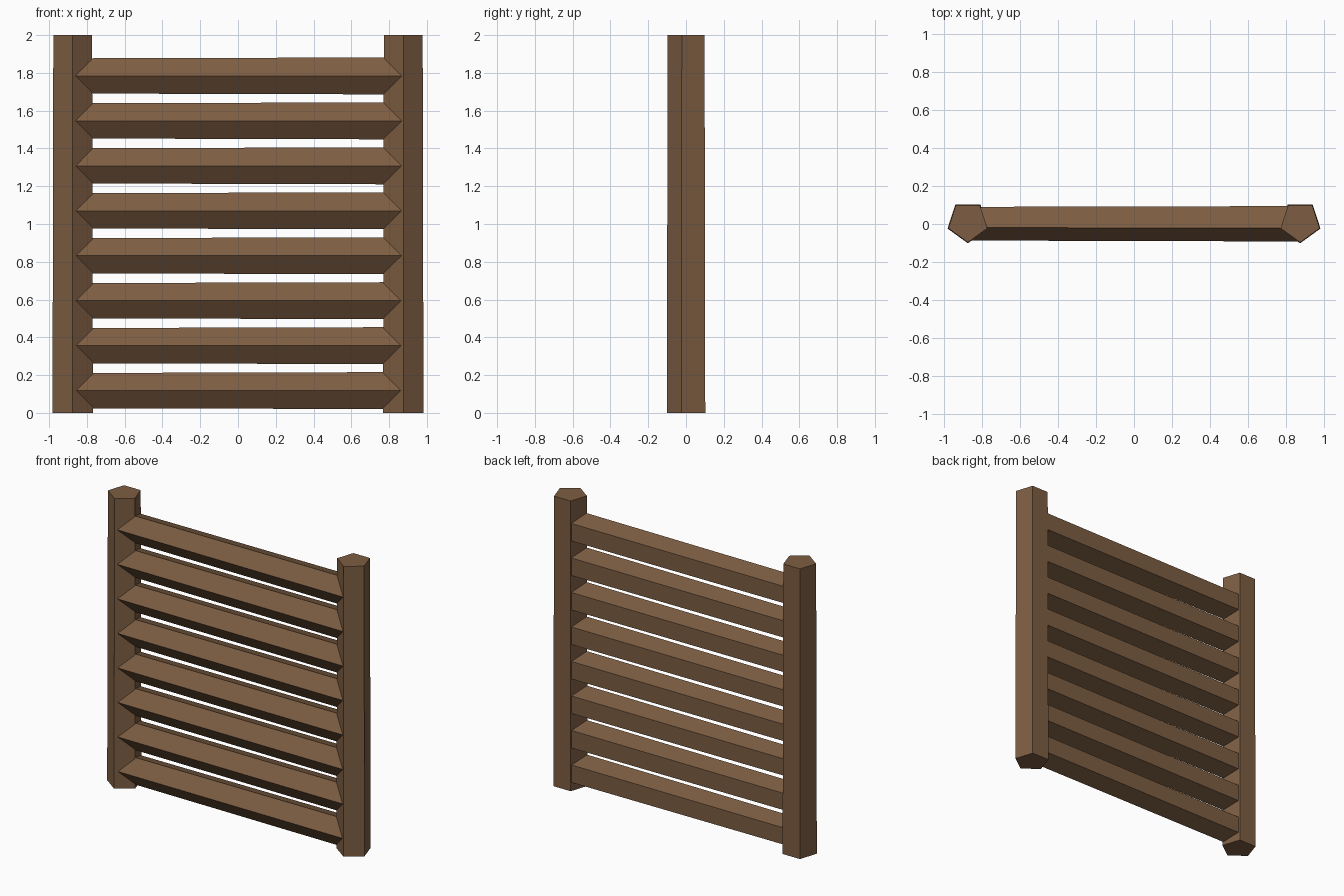
import bpy, bmesh, math

if "Cube" in bpy.data.objects:
    bpy.data.objects.remove(bpy.data.objects["Cube"])

wood = bpy.data.materials.new("brown wood")
wood.diffuse_color = (0.205, 0.110, 0.055, 1.0)
wood.use_nodes = True
wood.node_tree.nodes["Principled BSDF"].inputs["Base Color"].default_value = wood.diffuse_color

CENTRE_Y = 0.011


def tapered_pentagon(name, place, start, end):
    """Five-sided bar with one edge facing the front; start/end = (position, radius)."""
    bm = bmesh.new()
    rings = []
    for pos, r in (start, end):
        ring = []
        for i in range(5):
            a = -math.pi / 2 + i * math.tau / 5
            ring.append(bm.verts.new(place(pos, r * math.cos(a), CENTRE_Y + r * math.sin(a))))
        rings.append(ring)
    low, high = rings
    bm.faces.new(low)
    bm.faces.new(high)
    for i in range(5):
        j = (i + 1) % 5
        bm.faces.new((low[i], low[j], high[j], high[i]))
    bmesh.ops.recalc_face_normals(bm, faces=bm.faces)
    mesh = bpy.data.meshes.new(name)
    bm.to_mesh(mesh)
    bm.free()
    mesh.materials.append(wood)
    obj = bpy.data.objects.new(name, mesh)
    bpy.context.collection.objects.link(obj)
    return obj


# Upright posts, slightly narrower at the top
for side, x in (("left", -0.875), ("right", 0.875)):
    tapered_pentagon(side + "_post", lambda p, u, y: (x + u, y, p),
                     (0.0, 0.1125), (2.0, 0.108))

# Horizontal slats, slightly thicker to the right, ends buried in the posts
for n in range(8):
    z = 0.118 + n * 0.238
    tapered_pentagon(f"slat_{n + 1}", lambda p, u, y: (p, y, z + u),
                     (-0.875, 0.098), (0.875, 0.103))
